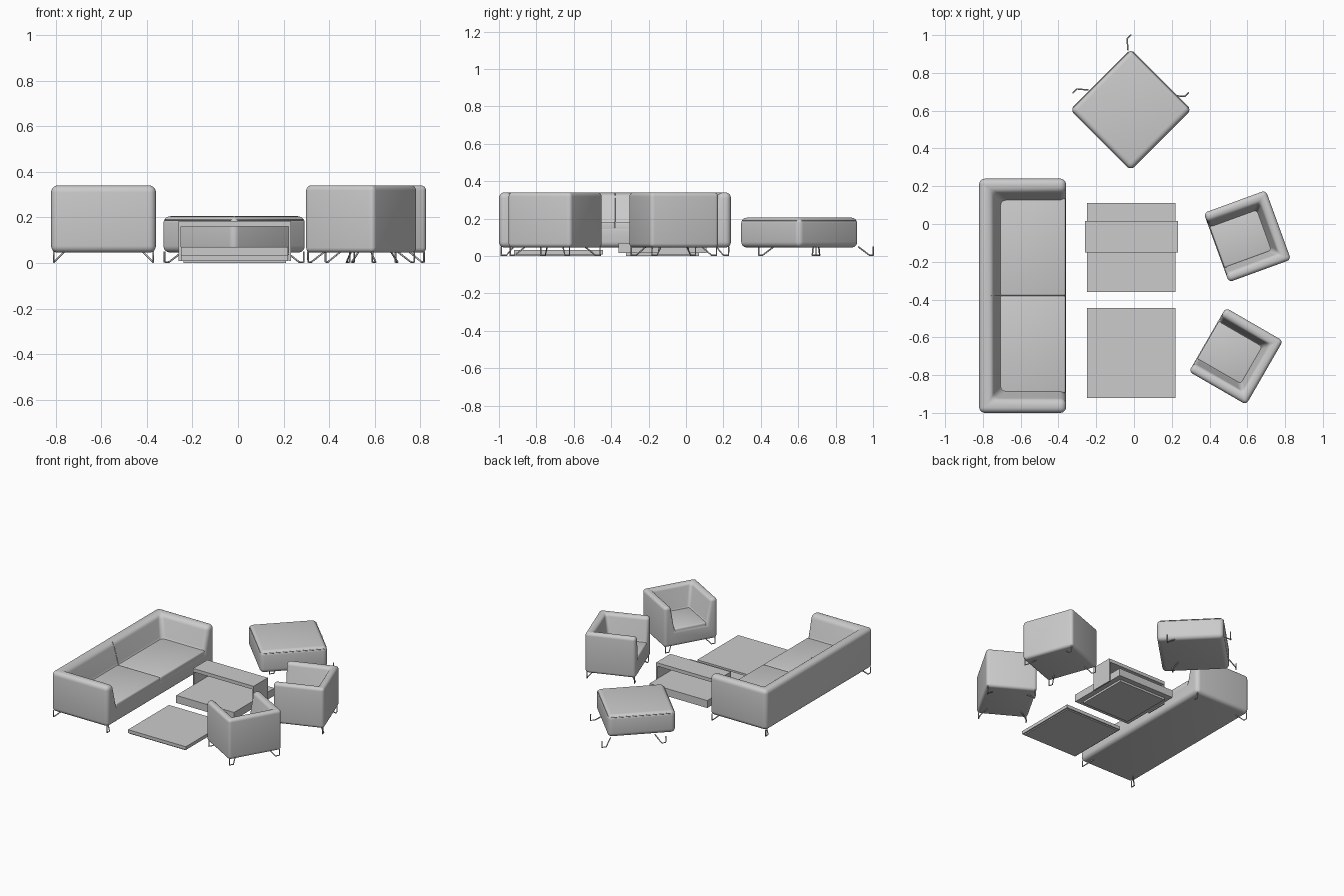
import bpy, bmesh
from math import radians
from mathutils import Matrix, Vector

if "Cube" in bpy.data.objects:
    bpy.data.objects.remove(bpy.data.objects["Cube"])


def place(x, y, deg):
    return Matrix.Translation((x, y, 0)) @ Matrix.Rotation(radians(deg), 4, 'Z')


def make(name, verts, faces, mat, bevel=0.0, segs=5):
    me = bpy.data.meshes.new(name)
    me.from_pydata([Vector(v) for v in verts], [], faces)
    bm = bmesh.new()
    bm.from_mesh(me)
    bmesh.ops.recalc_face_normals(bm, faces=bm.faces)
    bm.to_mesh(me)
    bm.free()
    ob = bpy.data.objects.new(name, me)
    bpy.context.collection.objects.link(ob)
    ob.matrix_world = mat
    if bevel:
        m = ob.modifiers.new("rounding", 'BEVEL')
        m.width = bevel
        m.segments = segs
        m.limit_method = 'ANGLE'
        m.angle_limit = radians(25)
        for p in me.polygons:
            p.use_smooth = True
    return ob


def box(name, lo, hi, mat=Matrix(), bevel=0.0, segs=5):
    v = [(x, y, z) for z in (lo[2], hi[2]) for y in (lo[1], hi[1]) for x in (lo[0], hi[0])]
    f = [(0, 1, 3, 2), (4, 5, 7, 6), (0, 1, 5, 4), (2, 3, 7, 6), (0, 2, 6, 4), (1, 3, 7, 5)]
    return make(name, v, f, mat, bevel, segs)


def rod(name, paths, mat, radius, cyclic=False):
    cu = bpy.data.curves.new(name, 'CURVE')
    cu.dimensions = '3D'
    cu.bevel_depth = radius
    cu.bevel_resolution = 2
    cu.use_fill_caps = True
    for pts in paths:
        s = cu.splines.new('POLY')
        s.points.add(len(pts) - 1)
        for p, c in zip(s.points, pts):
            p.co = (*c, 1)
        s.use_cyclic_u = cyclic
    ob = bpy.data.objects.new(name, cu)
    bpy.context.collection.objects.link(ob)
    ob.matrix_world = mat


# Bent wire legs mirrored to the four corners
def legs(name, w, d, mat):
    ax, ay, r = w / 2 - 0.012, d / 2 - 0.012, 0.004
    path = [(ax, ay, 0.05), (ax, ay, r), (ax - 0.028, ay, r), (ax - 0.067, ay - 0.046, 0.05)]
    rod(name, [[(sx * x, sy * y, z) for x, y, z in path] for sx in (-1, 1) for sy in (-1, 1)], mat, r)


# Upholstered shell: one closed body with a tapered seat hollow open to the front (-y)
def shell(name, w, d, top_t, low_t, seat_z, mat):
    z0, z1, X, Y = 0.045, 0.34, w / 2, d / 2
    a, b = X - top_t, X - low_t
    v = [(-X, -Y, z0), (X, -Y, z0), (X, Y, z0), (-X, Y, z0),
         (-X, -Y, z1), (X, -Y, z1), (X, Y, z1), (-X, Y, z1),
         (-a, -Y, z1), (a, -Y, z1), (a, Y - top_t, z1), (-a, Y - top_t, z1),
         (-b, -Y, seat_z), (b, -Y, seat_z), (b, Y - low_t, seat_z), (-b, Y - low_t, seat_z)]
    f = [(0, 1, 2, 3), (2, 3, 7, 6), (0, 3, 7, 4), (1, 2, 6, 5),
         (4, 8, 11, 7), (7, 11, 10, 6), (6, 10, 9, 5),
         (8, 11, 15, 12), (11, 10, 14, 15), (10, 9, 13, 14), (12, 13, 14, 15),
         (0, 1, 5, 9, 13, 12, 8, 4)]
    make(name, v, f, mat, 0.022 if w < 1 else 0.03)


# Sofa with two seat cushions
sofa = place(-0.59, -0.38, 90)
shell("sofa_body", 1.24, 0.46, 0.07, 0.115, 0.165, sofa)
for side, x0, x1 in (("left", -0.515, 0), ("right", 0, 0.515)):
    box("sofa_cushion_" + side, (x0, -0.228, 0.12), (x1, 0.125, 0.182), sofa, 0.01, 3)
rod("sofa_back_seam", [[(0, 0.116, 0.18), (0, 0.148, 0.30), (0, 0.165, 0.334)]], sofa, 0.002)
legs("sofa_legs", 1.24, 0.46, sofa)

# Two armchairs
for name, m in (("armchair_rear", place(0.60, -0.065, -70)), ("armchair_front", place(0.54, -0.70, -120))):
    shell(name + "_body", 0.39, 0.35, 0.05, 0.08, 0.16, m)
    box(name + "_cushion", (-0.117, -0.171, 0.12), (0.117, 0.10, 0.173), m, 0.01, 3)
    legs(name + "_legs", 0.39, 0.35, m)

# Ottoman, its leg frame pushed out to the rear
ott = place(-0.017, 0.605, 45)
h = 0.228
box("ottoman_body", (-h, -h, 0.045), (h, h, 0.205), ott, 0.03)
k, c = h - 0.004, h - 0.026
rod("ottoman_piping", [[(-c, -k, 0.19), (c, -k, 0.19), (k, -c, 0.19), (k, c, 0.19),
                        (c, k, 0.19), (-c, k, 0.19), (-k, c, 0.19), (-k, -c, 0.19)]], ott, 0.003, True)
legs("ottoman_legs", 2 * h, 2 * h, place(-0.017, 0.695, 45))

# Low tables on recessed plinths
box("front_table_top", (-0.25, -0.92, 0.008), (0.22, -0.445, 0.032))
box("front_table_plinth", (-0.24, -0.91, 0), (0.21, -0.455, 0.008))
box("rear_table_top", (-0.25, -0.36, 0.015), (0.22, 0.11, 0.07))
box("rear_table_plinth", (-0.21, -0.32, 0), (0.18, 0.07, 0.015))

# Bridge shelf straddling the rear table
prof = [(-0.26, 0.008), (-0.26, 0.185), (0.232, 0.185), (0.232, 0.008),
        (0.221, 0.008), (0.221, 0.16), (-0.251, 0.16), (-0.251, 0.008)]
n = len(prof)
make("bridge_shelf", [(x, y, z) for y in (-0.15, 0.015) for x, z in prof],
     [tuple(range(n)), tuple(range(n, 2 * n))] +
     [(i, (i + 1) % n, n + (i + 1) % n, n + i) for i in range(n)], Matrix())
